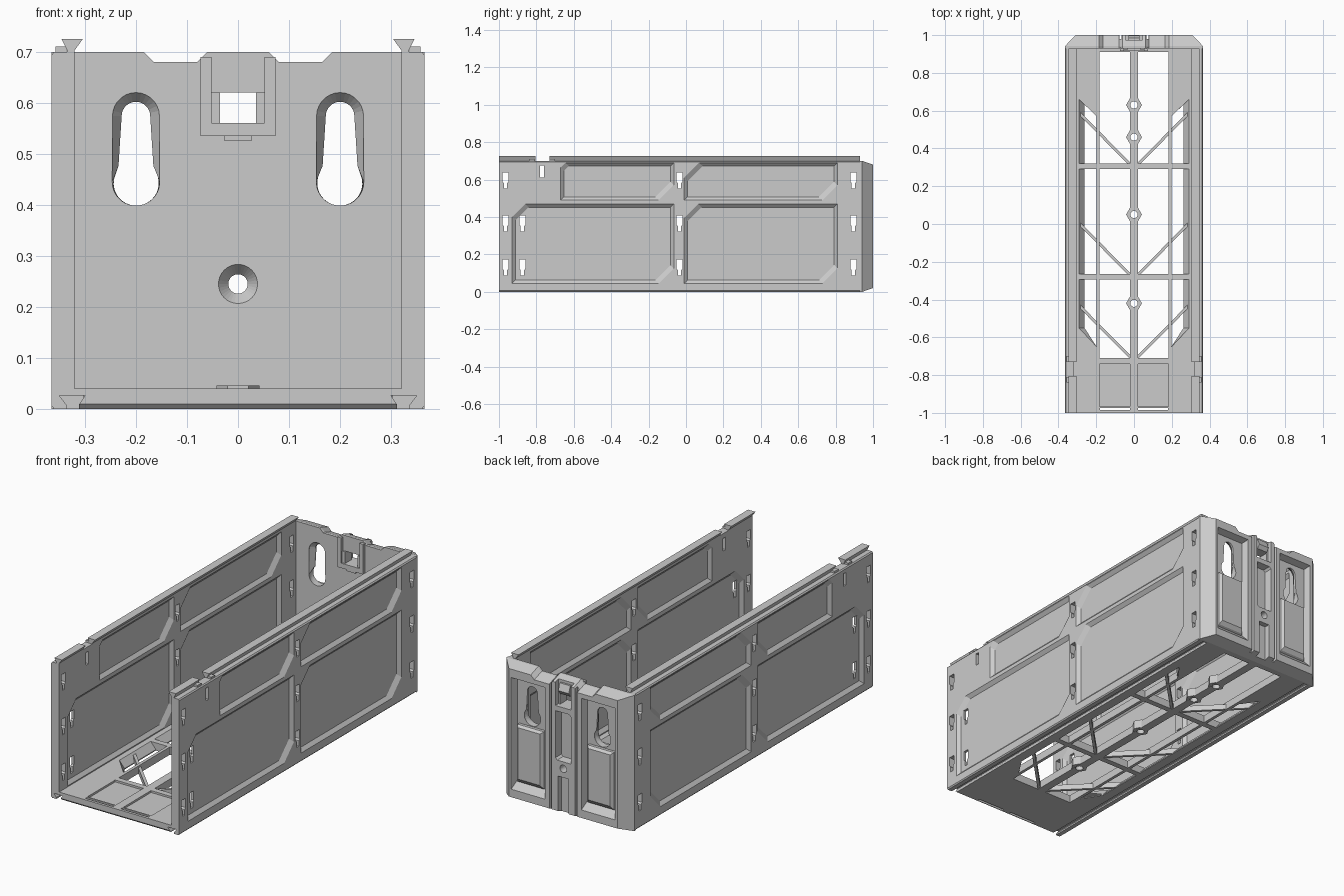
import bpy, bmesh
from math import pi, sin, cos, acos, hypot

if "Cube" in bpy.data.objects:
    bpy.data.objects.remove(bpy.data.objects["Cube"])

PLACE = {'x': lambda u, v, w: (w, u, v),
         'y': lambda u, v, w: (u, w, v),
         'z': lambda u, v, w: (u, v, w)}


def part(name, solids, mirror=False):
    """Each solid is (axis, [(position, outline), ...]) lofted along the axis."""
    bm = bmesh.new()
    for axis, sections in solids:
        for sx in ((1, -1) if mirror else (1,)):
            rings = []
            for w, poly in sections:
                pts = [PLACE[axis](u, v, w) for u, v in poly]
                rings.append([bm.verts.new((sx * x, y, z)) for x, y, z in pts])
            bm.faces.new(rings[0])
            bm.faces.new(rings[-1])
            for a, b in zip(rings, rings[1:]):
                n = len(a)
                for i in range(n):
                    j = (i + 1) % n
                    bm.faces.new((a[i], a[j], b[j], b[i]))
    bmesh.ops.recalc_face_normals(bm, faces=bm.faces)
    mesh = bpy.data.meshes.new(name)
    bm.to_mesh(mesh)
    bm.free()
    ob = bpy.data.objects.new(name, mesh)
    bpy.context.collection.objects.link(ob)
    return ob


def cut(ob, solids, mirror=False):
    tool = part("cutter", solids, mirror)
    tool.hide_render = True
    mod = ob.modifiers.new("cut", 'BOOLEAN')
    mod.operation = 'DIFFERENCE'
    mod.solver = 'EXACT'
    mod.object = tool
    bpy.context.view_layer.objects.active = ob
    bpy.ops.object.modifier_apply(modifier=mod.name)
    bpy.data.objects.remove(tool)


def prism(axis, poly, a, b):
    return (axis, [(a, poly), (b, poly)])


def rect(u0, u1, v0, v1):
    return [(u0, v0), (u1, v0), (u1, v1), (u0, v1)]


def box(x0, x1, y0, y1, z0, z1):
    return prism('z', rect(x0, x1, y0, y1), z0, z1)


def circle(cx, cy, r, n=24):
    return [(cx + r * cos(2 * pi * i / n), cy + r * sin(2 * pi * i / n)) for i in range(n)]


# Side walls
wall = [(.32, 0), (.36, 0), (.365, .006), (.365, .694), (.36, .7), (.32, .7)]
walls = part("side_walls", [prism('y', wall, -1, .935)], True)


def panel(y0, y1, z0, z1, tl, br, d):
    y0, y1, z0, z1 = y0 + d, y1 - d, z0 + d, z1 - d
    return [(y0, z0), (y1 - br, z0), (y1, z0 + br), (y1, z1), (y0 + tl, z1), (y0, z1 - tl)]


panels = [(-.93, -.065, .045, .47, .07, .08), (-.01, .81, .045, .47, .075, .08),
          (-.67, -.065, .49, .69, .025, .08), (-.01, .81, .49, .69, .08, .08)]
recesses = []
for p in panels:
    recesses.append(('x', [(.366, panel(*p, -.001)), (.349, panel(*p, .018))]))
    recesses.append(('x', [(.319, panel(*p, -.001)), (.335, panel(*p, .018))]))
cut(walls, recesses, True)


# Hook slots through the walls
def slot(y, z):
    right = [(.009, -.042), (.009, -.014), (.016, -.006), (.016, .042)]
    return [(y + a, z + b) for a, b in right] + [(y - a, z + b) for a, b in reversed(right)]


places = [(y, z) for y in (-.965, -.035, .895) for z in (.595, .365, .13)]
places += [(-.875, .365), (-.875, .13)]
cuts = [prism('x', slot(y, z), .3, .4) for y, z in places]
cuts.append(prism('x', rect(-.78, -.76, .61, .675), .3, .4))
cut(walls, cuts, True)

# Dovetail rails on top, matching grooves underneath
rail = [(.32, .695), (.335, .695), (.335, .703), (.346, .725), (.304, .725), (.32, .703)]
part("top_rails", [prism('y', rail, -.73, .93), prism('y', rail, -1, -.805)], True)
groove = [prism('y', [(.312, -.01), (.336, -.01), (.336, .008), (.35, .026), (.3, .026), (.312, .008)], -1.1, .93)]
cut(walls, groove, True)
part("rail_hooks", [box(.336, .358, -.84, -.81, .69, .71), box(.336, .358, -.73, -.7, .69, .71)], True)

# Floor lattice
floor = part("floor", [prism('x', [(-1, .01), (-.99, 0), (.932, 0), (.932, .04), (-1, .04)], -.321, .321)])
holes = []
for y0, y1, o in ((.32, .91, (.32, .32, .66, .57)), (-.265, .29, (-.265, -.265, .29, .29)),
                  (-.71, -.295, (-.65, -.55, -.295, -.295))):
    holes.append(box(.022, .182, y0, y1, -.1, .1))
    outer = [[(.198, o[0]), (x, o[1]), (x, o[2]), (.198, o[3])] for x in (.262, .292)]
    holes.append(('z', [(-.01, outer[0]), (.005, outer[0]), (.041, outer[1])]))
holes.append(box(.022, .182, -.965, -.74, .03, .1))
holes.append(box(.022, .18, -.986, -.973, -.1, .1))
cut(floor, holes, True)
cut(floor, groove, True)


# Diagonal floor struts
def strut(x0, y0, x1, y1, w):
    k = w / 2 / hypot(x1 - x0, y1 - y0)
    nx, ny = -(y1 - y0) * k, (x1 - x0) * k
    poly = [(x0 + nx, y0 + ny), (x1 + nx, y1 + ny), (x1 - nx, y1 - ny), (x0 - nx, y0 - ny)]
    return prism('z', poly, .002, .03)


part("floor_struts", [strut(.015, y, .297, y + .285, .015) for y in (.31, -.275, -.71)], True)

# Hexagonal screw bosses along the centre rib
spots = (.63, .46, .05, -.42)
hexes = [('z', [(.002, circle(0, y, .042, 6)), (.046, circle(0, y, .042, 6))]) for y in spots]
bosses = part("screw_bosses", hexes)
for ob in (floor, bosses):
    cut(ob, [prism('z', circle(0, y, .019), -.1, .1) for y in spots])


# Back wall with chamfered edges and notched top
def back_outline(bx, d):
    right = [(bx, d), (bx, .7 - d), (.185, .7 - d), (.165, .68 - d), (.08, .68 - d), (.06, .7 - d)]
    return right + [(-x, z) for x, z in reversed(right)]


back = part("back_wall", [('y', [(.93, back_outline(.365, 0)), (.942, back_outline(.365, 0)),
                                 (1, back_outline(.31, .02))])])
# Outer recesses behind the hanging holes
cut(back, [('y', [(1.01, rect(.1, .3, .05, .64)), (.965, rect(.115, .285, .1, .625))]),
           box(.066, .078, .98, 1.1, -.1, .8)], True)
# Centre pocket, lower channel and latch recess
cut(back, [('y', [(1.01, panel(-.045, .045, .28, .535, .01, .01, 0)),
                  (.96, panel(-.045, .045, .28, .535, .01, .01, .006))]),
           box(-.03, .03, .972, 1.1, -.1, .2), box(-.045, .045, .975, 1.1, .56, .8)])
# Pillars under the hanging holes
part("back_pillars", [('y', [(.96, rect(.125, .275, .09, .395)), (.98, rect(.125, .275, .1, .395)),
                             (.994, rect(.137, .263, .12, .385))])], True)


# Hanging keyholes, countersunk from inside
def keyhole(cx, hw, top, r=.0465, cz=.445, n=14):
    a = acos(hw / r)
    pts = [(cx + hw * cos(pi * i / n), top - hw + hw * sin(pi * i / n)) for i in range(n + 1)]
    for i in range(1, 2 * n):
        t = pi - a + (pi + 2 * a) * i / (2 * n)
        pts.append((cx + r * cos(t), cz + r * sin(t)))
    return pts


wide, narrow = keyhole(.2, .046, .62), keyhole(.2, .028, .602)
cut(back, [('y', [(.92, wide), (.932, wide), (.955, narrow), (1.05, narrow)])], True)
# Screw hole and latch window
cut(back, [('y', [(.92, circle(0, .245, .046, 32)), (.955, circle(0, .245, .019, 32)),
                  (1.05, circle(0, .245, .019, 32))]),
           box(-.035, .035, .9, 1.1, .56, .62)])

# Latch frame on the inside of the back wall
part("latch_frame", [box(.052, .073, .915, .935, .535, .69), box(.035, .053, .922, .935, .56, .62)], True)
part("latch_sill", [box(-.055, .055, .915, .935, .535, .56), box(-.026, .026, .92, .935, .525, .536)])
part("latch_tongue", [prism('x', [(.972, .62), (.985, .62), (.998, .64), (.985, .675), (.972, .675)], -.03, .03)])
